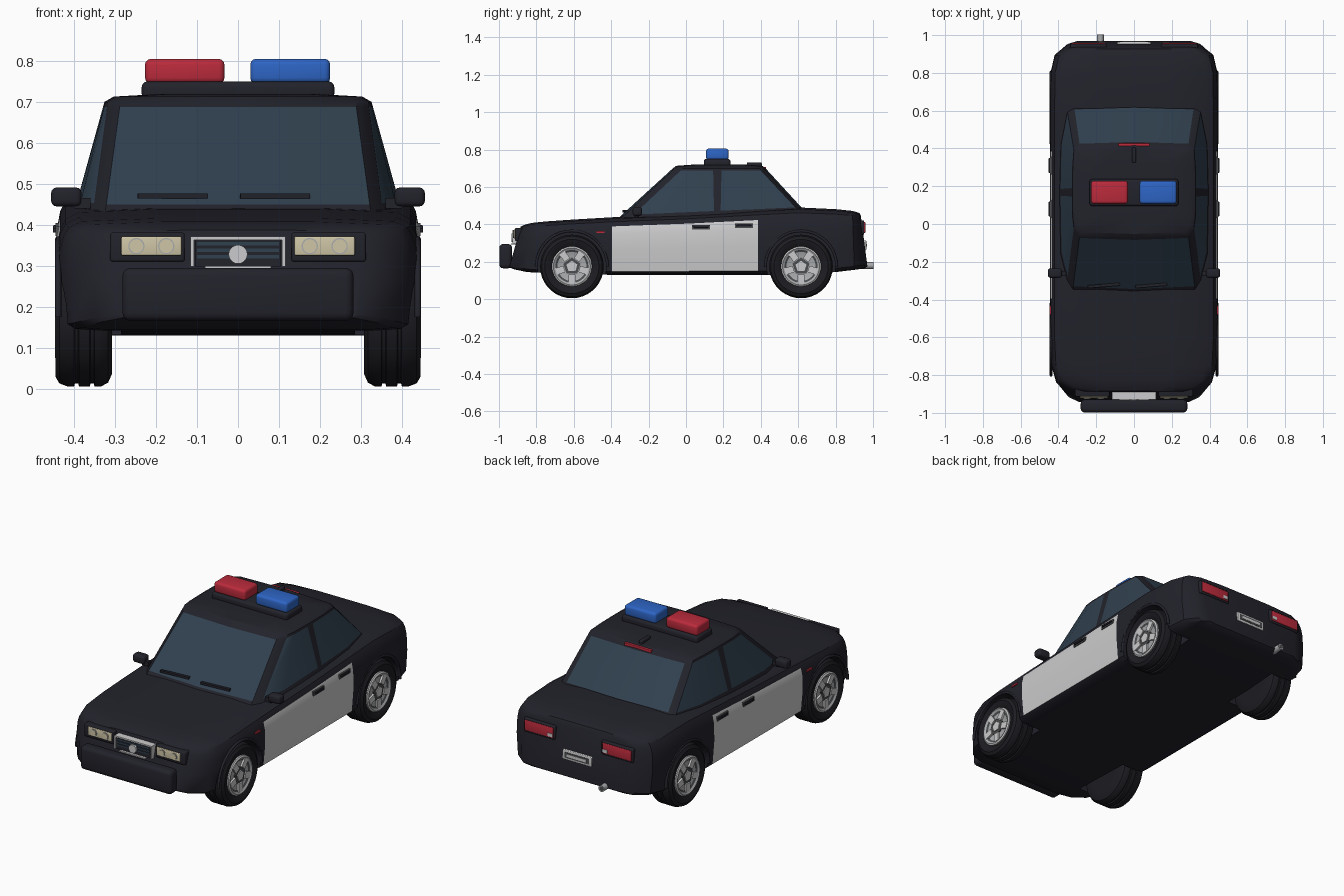
import bpy, bmesh, math
from mathutils import Matrix, Vector

if "Cube" in bpy.data.objects:
    bpy.data.objects.remove(bpy.data.objects["Cube"])


def material(name, rgb):
    m = bpy.data.materials.new(name)
    m.diffuse_color = (*rgb, 1)
    m.use_nodes = True
    m.node_tree.nodes["Principled BSDF"].inputs["Base Color"].default_value = m.diffuse_color
    return m


BLACK = material("body_black", (0.016, 0.016, 0.024))
TYRE = material("tyre_black", (0.012, 0.012, 0.016))
WHITE = material("door_white", (0.60, 0.60, 0.61))
GLASS = material("window_glass", (0.030, 0.052, 0.078))
RED = material("light_red", (0.50, 0.024, 0.045))
BLUE = material("light_blue", (0.027, 0.13, 0.56))
CREAM = material("lamp_cream", (0.62, 0.56, 0.38))
RIM = material("rim_grey", (0.40, 0.41, 0.42))
DARK = material("dark_grey", (0.07, 0.075, 0.08))


def finish(name, bm, mats, angle=35):
    bmesh.ops.recalc_face_normals(bm, faces=bm.faces)
    me = bpy.data.meshes.new(name)
    bm.to_mesh(me)
    bm.free()
    ob = bpy.data.objects.new(name, me)
    bpy.context.collection.objects.link(ob)
    for m in mats:
        me.materials.append(m)
    bpy.ops.object.select_all(action='DESELECT')
    ob.select_set(True)
    bpy.context.view_layer.objects.active = ob
    bpy.ops.object.shade_smooth_by_angle(angle=math.radians(angle))
    return ob


def loft(name, rings, mats, rule=lambda i, j: 0, angle=35):
    """Skin closed rings of points in order and cap both ends."""
    bm = bmesh.new()
    vs = [[bm.verts.new(p) for p in ring] for ring in rings]
    n = len(rings[0])
    for i in range(len(vs) - 1):
        for j in range(n):
            k = (j + 1) % n
            f = bm.faces.new((vs[i][j], vs[i][k], vs[i + 1][k], vs[i + 1][j]))
            f.material_index = rule(i, j)
    bm.faces.new(vs[0])
    bm.faces.new(vs[-1])
    return finish(name, bm, mats, angle)


def box(name, x, y, z, mat, bevel=0.0, rot=None):
    """Box from (min, max) ranges, with optional rounded edges."""
    bm = bmesh.new()
    bmesh.ops.create_cube(bm, size=1)
    bmesh.ops.scale(bm, vec=(abs(x[1] - x[0]), y[1] - y[0], z[1] - z[0]), verts=bm.verts)
    if bevel:
        bmesh.ops.bevel(bm, geom=bm.edges[:], offset=bevel, segments=3, profile=0.5, affect='EDGES')
    if rot:
        bmesh.ops.transform(bm, matrix=rot, verts=bm.verts)
    bmesh.ops.translate(bm, vec=(sum(x) / 2, sum(y) / 2, sum(z) / 2), verts=bm.verts)
    return finish(name, bm, [mat])


def lathe_x(name, profile, y, z, side, mats, rule=lambda i, j: 0, segs=36):
    """Turn (radius, x) points about a sideways axle."""
    rings = [[(side * x, y + r * math.sin(math.tau * k / segs), z + r * math.cos(math.tau * k / segs))
              for k in range(segs)] for r, x in profile]
    return loft(name, rings, mats, rule)


def disc_y(name, x, z, r, y0, y1, mat, segs=20):
    rings = [[(x + r * math.cos(math.tau * k / segs), y, z + r * math.sin(math.tau * k / segs))
              for k in range(segs)] for y in (y0, y1)]
    return loft(name, rings, [mat])


# Lower body: stations of y, half width, bottom, top, lean
stations = [(-.945, .30, .17, .385, .06), (-.92, .355, .16, .395, .055), (-.85, .412, .145, .405, .025),
            (-.75, .437, .14, .413, 0), (-.6, .445, .135, .423, 0), (-.395, .445, .13, .435, 0),
            (0, .445, .13, .452, 0), (.385, .445, .13, .475, 0), (.6, .445, .13, .487, 0),
            (.8, .442, .145, .478, 0), (.9, .42, .157, .469, -.01), (.955, .36, .165, .458, -.028),
            (.97, .31, .175, .445, -.035)]
section = [(.80, 0), (.93, .015), (.975, .06), (1, .45), (.995, .72), (.975, .85), (.945, .93), (.87, .985), (.45, 1.01)]
rings = []
for y, w, zb, zt, lean in stations:
    half = [(f * w, y + lean * t, zb + (zt - zb) * t) for f, t in section]
    rings.append(half + [(-p[0], p[1], p[2]) for p in reversed(half)])
body = loft("body", rings, [BLACK, WHITE],
            lambda i, j: int(i in (5, 6) and min(j, 16 - j) in (2, 3, 4)), 32)

# Wheel arches cut into the body
WHEELS = [(-.61, s) for s in (1, -1)] + [(.615, s) for s in (1, -1)]
for y, s in WHEELS:
    cutter = lathe_x("arch_cutter", [(.183, .285), (.183, .6)], y, .175, s, [BLACK])
    cutter.hide_render = True
    mod = body.modifiers.new("arch", 'BOOLEAN')
    mod.operation, mod.solver, mod.object = 'DIFFERENCE', 'EXACT', cutter
    bpy.context.view_layer.objects.active = body
    bpy.ops.object.modifier_apply(modifier=mod.name)
    bpy.data.objects.remove(cutter)
body.select_set(True)
bpy.context.view_layer.objects.active = body
bpy.ops.object.shade_smooth_by_angle(angle=math.radians(32))

# Cabin: columns from windscreen centre to rear centre (base x, y, roof x, y)
columns = [(0, -.35, 0, -.07), (.322, -.335, .287, -.06), (.352, -.285, .318, -.015), (.385, -.15, .324, .04),
           (.39, .15, .326, .145), (.39, .185, .326, .19), (.385, .42, .324, .30), (.352, .59, .318, .39),
           (.315, .61, .287, .415), (0, .62, 0, .425)]


def cabin_ring(t, shrink=1.0, z=None):
    half = []
    for bx, by, tx, ty in columns:
        zb = .46 + .045 * by
        x, y = bx + (tx - bx) * t, by + (ty - by) * t
        half.append((x * shrink, .18 + (y - .18) * shrink, z or zb + (.70 - zb) * t))
    return half + [(-p[0], p[1], p[2]) for p in reversed(half[1:-1])]


loft("cabin", [cabin_ring(-.15), cabin_ring(.02), cabin_ring(.95), cabin_ring(1),
               cabin_ring(1, .93, .713), cabin_ring(1, .6, .719)], [BLACK, GLASS],
     lambda i, j: int(i == 1 and min(j, 17 - j) in (0, 2, 3, 5, 6, 8)), 30)

# Wheels
for y, s in WHEELS:
    tyre = [(.10, .425), (.112, .438), (.145, .446), (.162, .436), (.17, .415), (.17, .40), (.162, .398), (.162, .39),
            (.17, .388), (.17, .362), (.162, .36), (.162, .352), (.17, .35), (.17, .335), (.16, .317), (.14, .308), (.1, .308)]
    lathe_x("tyre", tyre, y, .175, s, [TYRE])
    lathe_x("rim", [(.107, .42), (.107, .442), (.099, .447), (.088, .440), (.078, .434), (.02, .434)], y, .175, s,
            [WHITE, RIM, DARK], lambda i, j: (1, 0, 1, 2, 1)[i])
    lathe_x("hub_recess", [(.048, .43), (.048, .440)], y, .175, s, [DARK], segs=5)
    lathe_x("hub_cap", [(.031, .43), (.031, .445)], y, .175, s, [WHITE], segs=5)
    for k in range(5):
        a = math.tau * (k + .5) / 5
        c = Vector((s * .4385, y + .066 * math.sin(a), .175 + .066 * math.cos(a)))
        box("spoke", (c.x - .006, c.x + .006), (c.y - .018, c.y + .018), (c.z - .024, c.z + .024),
            WHITE, 0, Matrix.Rotation(-a, 4, 'X'))
    # Raised lip over the arch
    curve = bpy.data.curves.new("arch_lip", 'CURVE')
    curve.dimensions, curve.bevel_depth, curve.bevel_resolution = '3D', .008, 1
    sp = curve.splines.new('POLY')
    sp.points.add(20)
    for k, p in enumerate(sp.points):
        a = math.pi * (k / 20)
        p.co = (s * .439, y + .19 * math.cos(a), .175 + .19 * math.sin(a), 1)
    curve.materials.append(BLACK)
    bpy.context.collection.objects.link(bpy.data.objects.new("arch_lip", curve))

# Roof light bar
box("light_bar_base", (-.235, .235), (.095, .238), (.705, .75), BLACK, .014)
box("red_beacon", (-.227, -.033), (.107, .228), (.745, .805), RED, .014)
box("blue_beacon", (.03, .225), (.107, .228), (.745, .805), BLUE, .014)
box("roof_fin", (-.011, .011), (.325, .405), (.706, .732), BLACK, .006)
box("high_brake_light", (-.083, .083), (.412, .428), (.688, .708), RED, .003)

# Front: bumper pad, grille and badge disc
box("bumper_pad", (-.282, .282), (-.998, -.93), (.165, .295), BLACK, .02)
box("grille", (-.105, .105), (-.922, -.85), (.298, .365), BLACK)
for k in range(3):
    z = .318 + .016 * k
    box("grille_slat", (-.1, .1), (-.925, -.91), (z, z + .008), GLASS)
box("grille_frame_top", (-.116, .116), (-.928, -.86), (.363, .371), WHITE)
box("grille_sill", (-.08, .08), (-.935, -.88), (.292, .299), WHITE)
disc_y("grille_disc", 0, .328, .023, -.934, -.915, WHITE)

for s in (1, -1):
    def pair(name, x, y, z, mat, bevel=0.0, rot=None):
        return box(name, (s * x[0], s * x[1]), y, z, mat, bevel, rot)

    pair("grille_frame_side", (.108, .116), (-.928, -.86), (.298, .371), WHITE)
    # Headlights
    pair("headlight_housing", (.13, .312), (-.914, -.82), (.31, .381), BLACK, .006)
    pair("headlight", (.138, .285), (-.921, -.88), (.325, .372), CREAM, .004)
    for x in (.175, .248):
        disc_y("lamp_ring", s * x, .348, .020, -.924, -.91, RIM)
        disc_y("lamp_lens", s * x, .348, .017, -.926, -.91, CREAM)
    # Tail lights
    pair("tail_light_housing", (.143, .338), (.90, .953), (.345, .422), BLACK, .006)
    pair("tail_light", (.152, .33), (.91, .959), (.355, .413), RED, .004)
    pair("reversing_lamp", (.154, .185), (.92, .961), (.362, .38), WHITE)
    # Mirrors
    pair("mirror", (.382, .456), (-.285, -.235), (.445, .491), BLACK, .013)
    pair("mirror_arm", (.36, .40), (-.275, -.25), (.44, .465), BLACK)
    # Door handles and side markers
    for y, z in ((.035, .385), (.265, .392)):
        pair("handle_plate", (.43, .446), (y - .003, y + .092), (z - .012, z + .012), DARK)
        pair("handle", (.435, .452), (y + .006, y + .084), (z - .004, z + .007), BLACK, .003)
    pair("side_marker", (.435, .447), (-.478, -.435), (.355, .364), RED)

# Windscreen wipers
for x in (-.16, .09):
    box("wiper", (x - .085, x + .085), (-.333, -.318), (.464, .476), BLACK, 0, Matrix.Rotation(.08, 4, 'Z'))

# Rear plate and exhaust
box("plate_frame", (-.09, .09), (.93, .964), (.262, .315), WHITE, .004)
box("plate_recess", (-.075, .075), (.94, .966), (.273, .304), DARK)
box("plate_strip", (-.06, .06), (.94, .968), (.281, .296), WHITE)
disc_y("exhaust", -.178, .18, .018, .90, 1.002, RIM, 12)
disc_y("exhaust_bore", -.178, .18, .012, .99, 1.003, DARK, 12)
